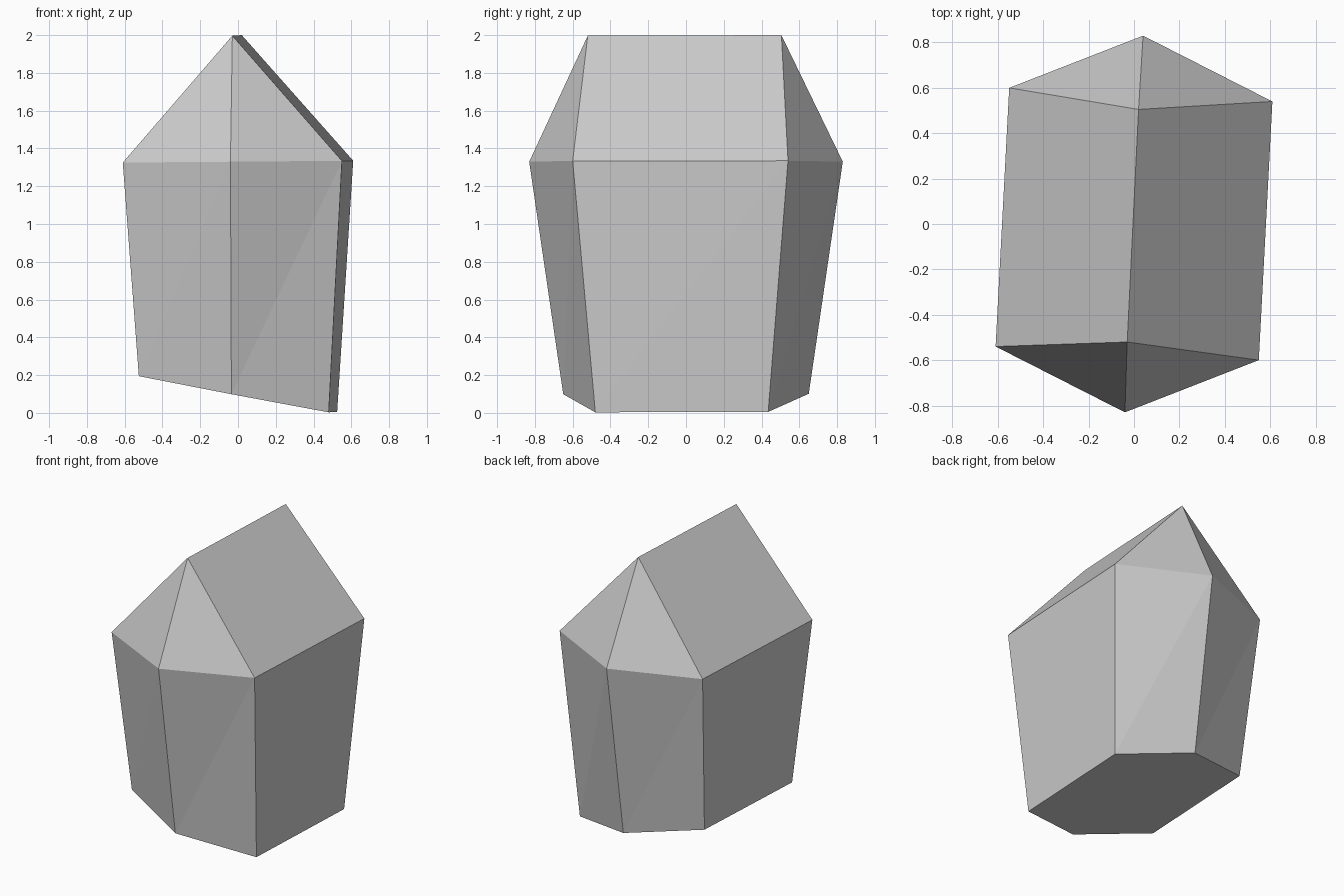
import bpy
import bmesh

cube = bpy.data.objects.get("Cube")
if cube:
    bpy.data.objects.remove(cube, do_unlink=True)

stone = bpy.data.materials.new("pale_grey_stone")
stone.use_nodes = True
colour = (0.6, 0.6, 0.6, 1.0)
stone.diffuse_color = colour
stone.node_tree.nodes["Principled BSDF"].inputs["Base Color"].default_value = colour


def ring(bm, half, height):
    """Six-sided ring: three corners plus the same three turned half a circle."""
    points = half + [(-x, -y) for x, y in half]
    return [bm.verts.new((x, y, height(x, y))) for x, y in points]


bm = bmesh.new()

# Slanted base, wide shoulder and the two ends of the top ridge
base = ring(bm, [(0.48, -0.48), (0.525, 0.435), (0.035, 0.65)],
            lambda x, y: 0.1 - 0.19 * x + 0.012 * y)
shoulder = ring(bm, [(0.55, -0.60), (0.61, 0.54), (0.04, 0.83)],
                lambda x, y: 1.33 + 0.008 * x)
front_tip = bm.verts.new((-0.03, -0.52, 1.997))
back_tip = bm.verts.new((0.02, 0.505, 2.0))

# Underside and side facets, each split along its diagonal
bm.faces.new(base[::-1])
for i in range(6):
    j = (i + 1) % 6
    bm.faces.new((base[i], base[j], shoulder[j]))
    bm.faces.new((base[i], shoulder[j], shoulder[i]))

# Two long slopes and the pointed ends
s = shoulder
for facet in ((s[0], s[1], back_tip, front_tip), (s[3], s[4], front_tip, back_tip),
              (s[1], s[2], back_tip), (s[2], s[3], back_tip),
              (s[4], s[5], front_tip), (s[5], s[0], front_tip)):
    bm.faces.new(facet)
bmesh.ops.recalc_face_normals(bm, faces=bm.faces)

mesh = bpy.data.meshes.new("crystal")
bm.to_mesh(mesh)
bm.free()
mesh.materials.append(stone)
crystal = bpy.data.objects.new("crystal", mesh)
bpy.context.collection.objects.link(crystal)
